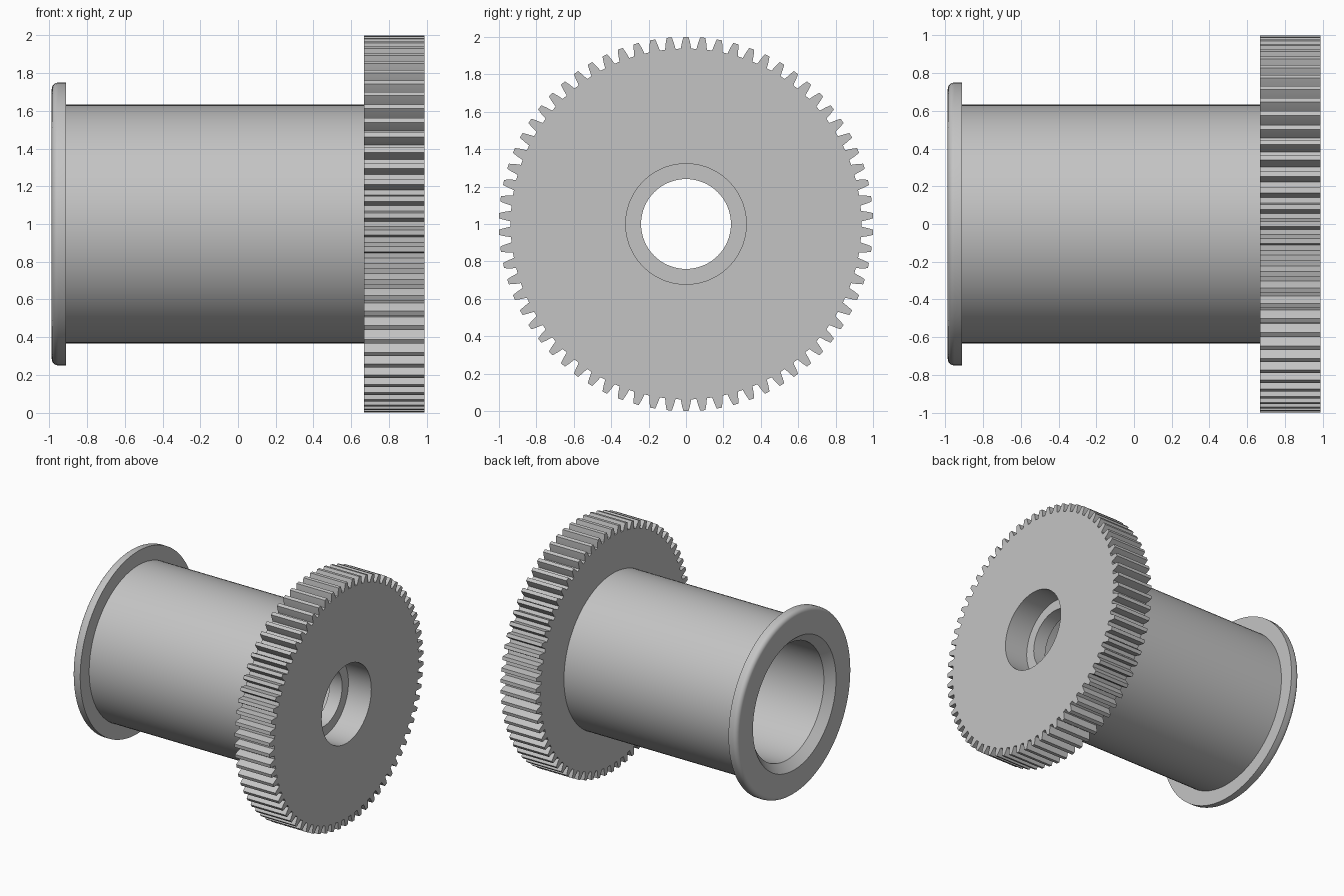
import bpy, bmesh, math

cube = bpy.data.objects.get("Cube")
if cube:
    bpy.data.objects.remove(cube, do_unlink=True)

TEETH = 70
END = 0.988          # half length along x
GEAR_BACK = 0.668    # inner face of the gear
WEB = 0.78           # floor of the counterbore

steel = bpy.data.materials.new("grey metal")
steel.use_nodes = True
grey = (0.55, 0.55, 0.55, 1)
steel.diffuse_color = grey
steel.node_tree.nodes["Principled BSDF"].inputs["Base Color"].default_value = grey


def circle(radius, angles):
    return [(radius, a) for a in angles]


def ring_solid(name, sections):
    """Join a closed cycle of rings, each (x, [(radius, angle), ...])."""
    bm = bmesh.new()
    rings = [[bm.verts.new((x, r * math.sin(a), 1 + r * math.cos(a)))
              for r, a in points] for x, points in sections]
    for k, ring in enumerate(rings):
        following = rings[(k + 1) % len(rings)]
        for i in range(len(ring)):
            j = (i + 1) % len(ring)
            bm.faces.new((ring[i], ring[j], following[j], following[i]))
    bmesh.ops.recalc_face_normals(bm, faces=bm.faces)
    mesh = bpy.data.meshes.new(name)
    bm.to_mesh(mesh)
    bm.free()
    mesh.materials.append(steel)
    obj = bpy.data.objects.new(name, mesh)
    bpy.context.collection.objects.link(obj)
    bpy.ops.object.select_all(action='DESELECT')
    obj.select_set(True)
    bpy.context.view_layer.objects.active = obj
    bpy.ops.object.shade_smooth_by_angle(angle=math.radians(30))
    return obj


# Hollow barrel with a rounded flange and a chamfered mouth
edge = 0.035
profile = [(GEAR_BACK + 0.03, 0.633), (-0.912, 0.633), (-0.912, 0.75)]
for k in range(7):
    t = math.radians(15 * k)
    profile.append((-END + edge - edge * math.sin(t), 0.75 - edge + edge * math.cos(t)))
profile += [(-END, 0.54), (-END + 0.065, 0.475), (GEAR_BACK + 0.03, 0.475)]
steps = [math.tau * i / 96 for i in range(96)]
ring_solid("flanged_barrel", [(x, circle(r, steps)) for x, r in profile])

# Spur gear with a through hole and a counterbore
half_tooth = [(0.9375, 0.028), (0.972, 0.0215), (1.0, 0.014)]
tooth = [(r, -w / r) for r, w in half_tooth] + [(r, w / r) for r, w in reversed(half_tooth)]
outline = [(r, a + math.tau * i / TEETH) for i in range(TEETH) for r, a in tooth]
angles = [a for r, a in outline]
ring_solid("spur_gear", [
    (END, circle(0.322, angles)),
    (END, outline),
    (GEAR_BACK, outline),
    (GEAR_BACK, circle(0.24, angles)),
    (WEB, circle(0.24, angles)),
    (WEB, circle(0.322, angles)),
])
